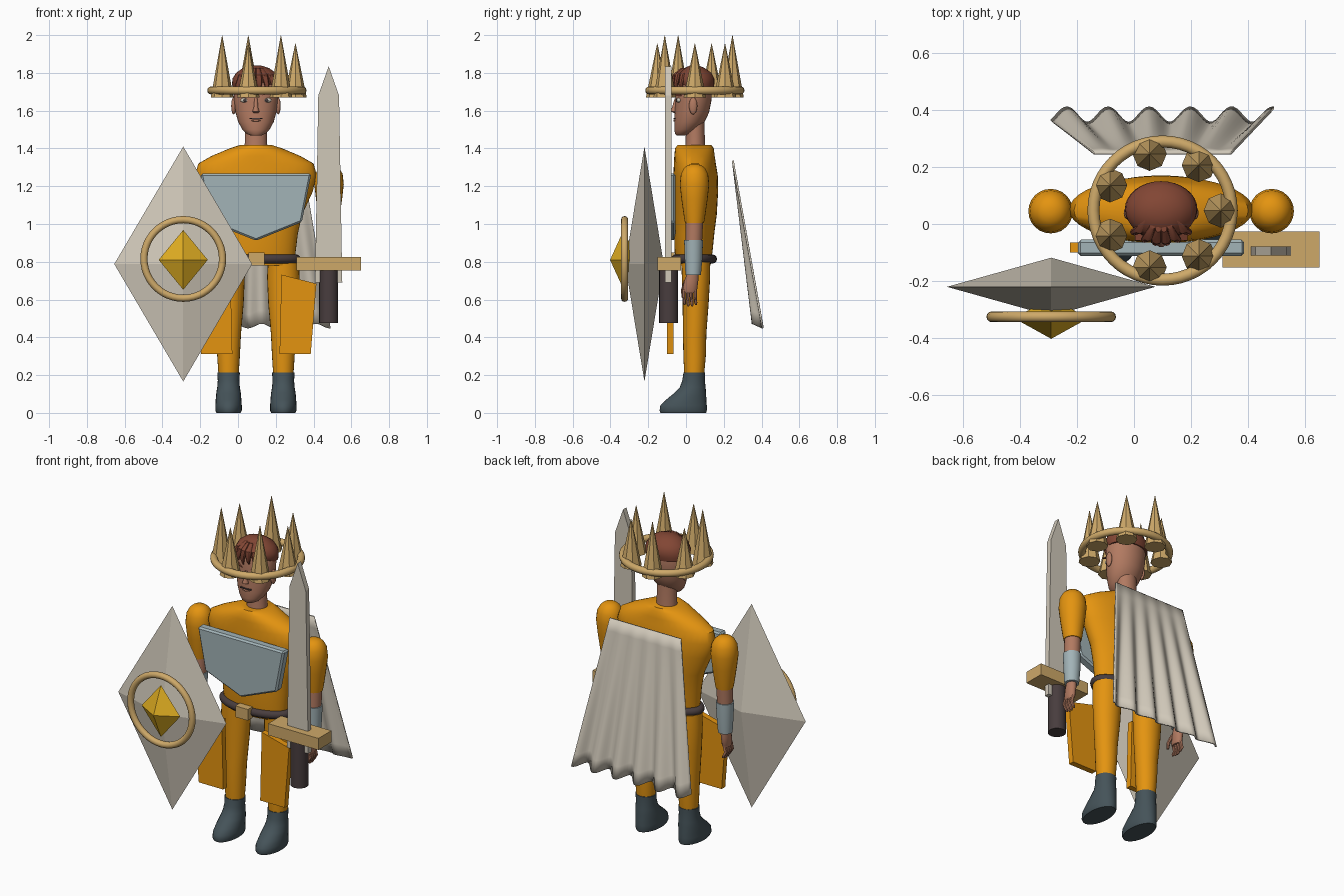
import bpy, bmesh, math
from mathutils import Vector, Matrix

if "Cube" in bpy.data.objects:
    bpy.data.objects.remove(bpy.data.objects["Cube"])

CX, CY = 0.095, 0.045          # body axis
TAU = math.tau


def material(name, rgb):
    m = bpy.data.materials.new(name)
    lin = [((c / 255 + 0.055) / 1.055) ** 2.4 if c > 10 else c / 255 / 12.92 for c in rgb]
    m.diffuse_color = (*lin, 1)
    m.use_nodes = True
    m.node_tree.nodes["Principled BSDF"].inputs["Base Color"].default_value = m.diffuse_color
    return m


ORANGE = material("orange cloth", (228, 148, 16))
PALE = material("pale stone", (208, 200, 185))
STEEL = material("blue steel", (162, 179, 183))
SLATE = material("slate boots", (69, 83, 89))
DARK = material("dark leather", (72, 61, 62))
HAIR = material("auburn hair", (130, 70, 52))
SKIN = material("skin", (178, 122, 97))
TAN = material("tan gold", (206, 169, 105))
GEM = material("yellow gold", (224, 174, 34))


def finish(name, bm, mat, smooth=None):
    bmesh.ops.recalc_face_normals(bm, faces=bm.faces)
    me = bpy.data.meshes.new(name)
    bm.to_mesh(me)
    bm.free()
    ob = bpy.data.objects.new(name, me)
    bpy.context.collection.objects.link(ob)
    me.materials.append(mat)
    if smooth:
        bpy.ops.object.select_all(action='DESELECT')
        ob.select_set(True)
        bpy.context.view_layer.objects.active = ob
        bpy.ops.object.shade_smooth_by_angle(angle=math.radians(smooth))
    return ob


def loft(name, rings, mat, n=24, smooth=40):
    """Stacked ellipses: (z, centre x, centre y, half x, half y)."""
    bm = bmesh.new()
    loops = [[bm.verts.new((x + a * math.cos(TAU * i / n), y + b * math.sin(TAU * i / n), z))
              for i in range(n)] for z, x, y, a, b in rings]
    for p, q in zip(loops, loops[1:]):
        for i in range(n):
            j = (i + 1) % n
            bm.faces.new((p[i], p[j], q[j], q[i]))
    bm.faces.new(loops[0])
    bm.faces.new(loops[-1])
    return finish(name, bm, mat, smooth)


def body_loft(name, x, rows, mat, n=32, smooth=40):
    """Rows of (z, half x, front y, back y)."""
    return loft(name, [(z, x, (f + b) / 2, a, (b - f) / 2) for z, a, f, b in rows], mat, n, smooth)


def plate(name, outline, y0, y1, mat, bevel=0):
    """Outline in x, z pulled from y0 to y1."""
    bm = bmesh.new()
    f = bm.faces.new([bm.verts.new((x, y0, z)) for x, z in outline])
    ext = bmesh.ops.extrude_face_region(bm, geom=[f])
    bmesh.ops.translate(bm, vec=(0, y1 - y0, 0),
                        verts=[v for v in ext["geom"] if isinstance(v, bmesh.types.BMVert)])
    if bevel:
        bmesh.ops.bevel(bm, geom=bm.edges[:], offset=bevel, segments=1, affect='EDGES')
    return finish(name, bm, mat)


def box(name, x0, x1, y0, y1, z0, z1, mat, bevel=0):
    return plate(name, [(x0, z0), (x1, z0), (x1, z1), (x0, z1)], y0, y1, mat, bevel)


def ball(name, c, r, mat, n=16):
    bm = bmesh.new()
    bmesh.ops.create_uvsphere(bm, u_segments=n, v_segments=n // 2 + 2, radius=1,
                              matrix=Matrix.Translation(c) @ Matrix.Diagonal((*r, 1)))
    return finish(name, bm, mat, 60)


def ring(name, c, rx, ry, r, mat, upright=False, n=48, m=12):
    bm = bmesh.new()
    grid = []
    for i in range(n):
        t = TAU * i / n
        row = []
        for j in range(m):
            a = TAU * j / m
            k, h = r * math.cos(a), r * math.sin(a)
            p = Vector(((rx + k) * math.cos(t), (ry + k) * math.sin(t), h))
            if upright:
                p = Vector((p.x, p.z, p.y))
            row.append(bm.verts.new(p + Vector(c)))
        grid.append(row)
    for i in range(n):
        for j in range(m):
            k, l = (i + 1) % n, (j + 1) % m
            bm.faces.new((grid[i][j], grid[k][j], grid[k][l], grid[i][l]))
    return finish(name, bm, mat, 60)


def diamond(name, c, rx, ry, rz, mat):
    bm = bmesh.new()
    for p in [(rx, 0, 0), (-rx, 0, 0), (0, ry, 0), (0, -ry, 0), (0, 0, rz), (0, 0, -rz)]:
        bm.verts.new(Vector(c) + Vector(p))
    bmesh.ops.convex_hull(bm, input=bm.verts[:])
    return finish(name, bm, mat)


# Torso, belt and buckle
body_loft("torso", CX, [(0.78, .20, -.05, .13), (0.85, .21, -.06, .14), (0.95, .222, -.062, .15),
          (1.05, .245, -.065, .163), (1.17, .30, -.068, .17), (1.26, .322, -.067, .168),
          (1.32, .305, -.064, .158), (1.36, .235, -.062, .152), (1.40, .14, -.058, .147),
          (1.418, .085, -.045, .135)], ORANGE, 40)
ring("belt", (CX, 0.042, 0.815), .212, .098, .024, DARK)
box("belt_buckle", .055, .14, -.105, -.06, .78, .848, TAN)

# Neck and head
body_loft("neck", CX, [(1.38, .064, -.01, .105), (1.43, .059, -.002, .1), (1.54, .058, 0, .098)], SKIN)
body_loft("head", CX, [(1.468, .028, -.05, .0), (1.478, .05, -.058, .03), (1.50, .072, -.062, .062),
          (1.54, .094, -.062, .098), (1.59, .108, -.06, .122), (1.65, .117, -.056, .134),
          (1.71, .119, -.055, .138), (1.77, .105, -.043, .13), (1.81, .07, -.01, .10)], SKIN)
body_loft("hair_cap", CX, [(1.715, .121, -.02, .144), (1.74, .127, -.046, .150), (1.77, .124, -.052, .15),
          (1.80, .105, -.043, .135), (1.825, .07, -.012, .1), (1.838, .03, .02, .07)], HAIR)
for i in range(6):
    dx = -.1 + i * .04
    y = .045 - .115 * math.sqrt(1 - (dx / .135) ** 2)
    loft("hair_lock", [(1.70 + .012 * (i % 2), CX + dx, y + .012, .004, .004),
                       (1.74, CX + dx * .95, y + .004, .014, .012),
                       (1.79, CX + dx * .75, y + .014, .018, .016),
                       (1.825, CX + dx * .5, y + .05, .01, .01)], HAIR, 8)

# Face
loft("nose", [(1.588, CX, -.056, .014, .008), (1.595, CX, -.062, .019, .02),
              (1.615, CX, -.06, .012, .016), (1.665, CX, -.052, .008, .008)], SKIN, 10)
box("mouth", CX - .035, CX + .035, -.067, -.055, 1.556, 1.562, DARK)
ball("lower_lip", (CX, -.056, 1.548), (.025, .011, .007), SKIN)
for s in (-1, 1):
    ex = CX + s * .057
    ball("eye", (ex, -.036, 1.655), (.026, .014, .013), PALE)
    ball("iris", (ex, -.047, 1.655), (.009, .006, .01), DARK, 10)
    plate("eyebrow", [(CX + s * .025, 1.677), (CX + s * .06, 1.69), (CX + s * .092, 1.678),
                      (CX + s * .06, 1.697)], -.057, -.025, HAIR)
    ball("ear", (CX + s * .118, .038, 1.625), (.013, .022, .045), SKIN)

# Crown with seven points
RX, RY = 0.1, 0.047
ring("crown_band", (RX, RY, 1.707), .242, .242, .021, TAN)
for i in range(7):
    a = TAU * i / 7
    x, y = RX + .204 * math.cos(a), RY + .204 * math.sin(a)
    low, top = (1.67, 1.998) if i in (2, 4, 6) else (1.67, 1.955)
    loft("crown_point", [(low, x, y, .06, .06), (top, x, y, .001, .001)], TAN, 8, None)

# Arms, legs and skirt plates, both sides
for s in (-1, 1):
    ax = CX + s * .387
    loft("sleeve", [(z, ax, CY, r, r) for z, r in
         [(1.318, .012), (1.312, .036), (1.295, .056), (1.265, .072), (1.21, .078), (1.13, .069),
          (1.04, .056), (1.005, .05)]], ORANGE)
    loft("forearm", [(1.02, ax, CY, .046, .046), (.88, ax, .04, .044, .044)], SKIN)
    loft("bracer", [(.915, ax, .04, .051, .05), (.82, ax, .04, .047, .047),
                    (.73, ax, .038, .041, .041)], STEEL)
    loft("palm", [(.74, ax, .036, .027, .03), (.70, ax, .028, .026, .038),
                  (.65, ax, .02, .022, .04), (.635, ax, .018, .016, .034)], SKIN, 14)
    for k in range(4):
        fy = -.012 + k * .02
        loft("finger", [(.655, ax, fy, .012, .010), (.61, ax + s * .012, fy + .001, .011, .009),
                        (.57 + .008 * abs(k - 1.5), ax - s * .002, fy + .004, .009, .008),
                        (.56 + .008 * abs(k - 1.5), ax - s * .006, fy + .005, .004, .004)], SKIN, 8)
    loft("thumb", [(.70, ax - s * .012, .0, .012, .012), (.65, ax - s * .03, -.016, .012, .011),
                   (.61, ax - s * .034, -.016, .007, .007)], SKIN, 8)
    lx = CX + s * .145
    body_loft("leg", lx, [(.18, .052, -.008, .094), (.30, .06, -.014, .105), (.42, .066, -.016, .108),
              (.58, .08, -.018, .12), (.72, .086, -.022, .128), (.80, .082, -.025, .128)], ORANGE, 24)
    body_loft("boot", lx, [(0, .064, -.135, .107), (.012, .07, -.14, .11), (.04, .07, -.136, .11),
              (.07, .068, -.105, .108), (.105, .065, -.062, .106), (.135, .06, -.033, .104),
              (.17, .057, -.02, .1), (.215, .06, -.013, .1)], SLATE, 24)
    plate("skirt_plate", [(CX + s * dx, z) for dx, z in
          [(.135, .732), (.32, .684), (.29, .312), (.125, .312)]], -.10, -.065, ORANGE)

# Chest plate
plate("chest_plate", [(-.198, 1.267), (.388, 1.267), (.338, 1.01), (.095, .912), (-.148, 1.01)],
      -.112, -.055, STEEL, .01)

# Shield with ring and gem
diamond("shield", (-.29, -.22, .788), .365, .102, .622, PALE)
ring("shield_ring", (-.29, -.325, .815), .208, .208, .019, TAN, True)
diamond("shield_gem", (-.29, -.33, .81), .13, .072, .158, GEM)

# Sword
plate("sword_blade", [(.408, .69), (.552, .69), (.535, 1.68), (.48, 1.835), (.425, 1.68)],
      -.11, -.078, PALE)
box("sword_guard", .31, .65, -.152, -.027, .755, .826, TAN)
loft("sword_grip", [(.475, .48, -.092, .05, .05), (.77, .48, -.092, .05, .05)], DARK, 20)

# Pleated cape, folds deepening toward the hem
bm = bmesh.new()
NU, NV = 66, 12
rows = []
for j in range(NV + 1):
    v = j / NV
    half = .24 + v * .15
    rows.append([])
    for i in range(NU + 1):
        u = i / NU
        w = math.cos(TAU * (u - .07) / .185)
        rows[-1].append(bm.verts.new((.1 + half * (2 * u - 1), .248 + .132 * v + .027 * v * w,
                                      1.335 - .875 * v - .012 * v * w)))
for p, q in zip(rows, rows[1:]):
    for i in range(NU):
        bm.faces.new((p[i], p[i + 1], q[i + 1], q[i]))
cape = finish("cape", bm, PALE, 40)
thick = cape.modifiers.new("thickness", 'SOLIDIFY')
thick.thickness = 0.01
thick.offset = 0
